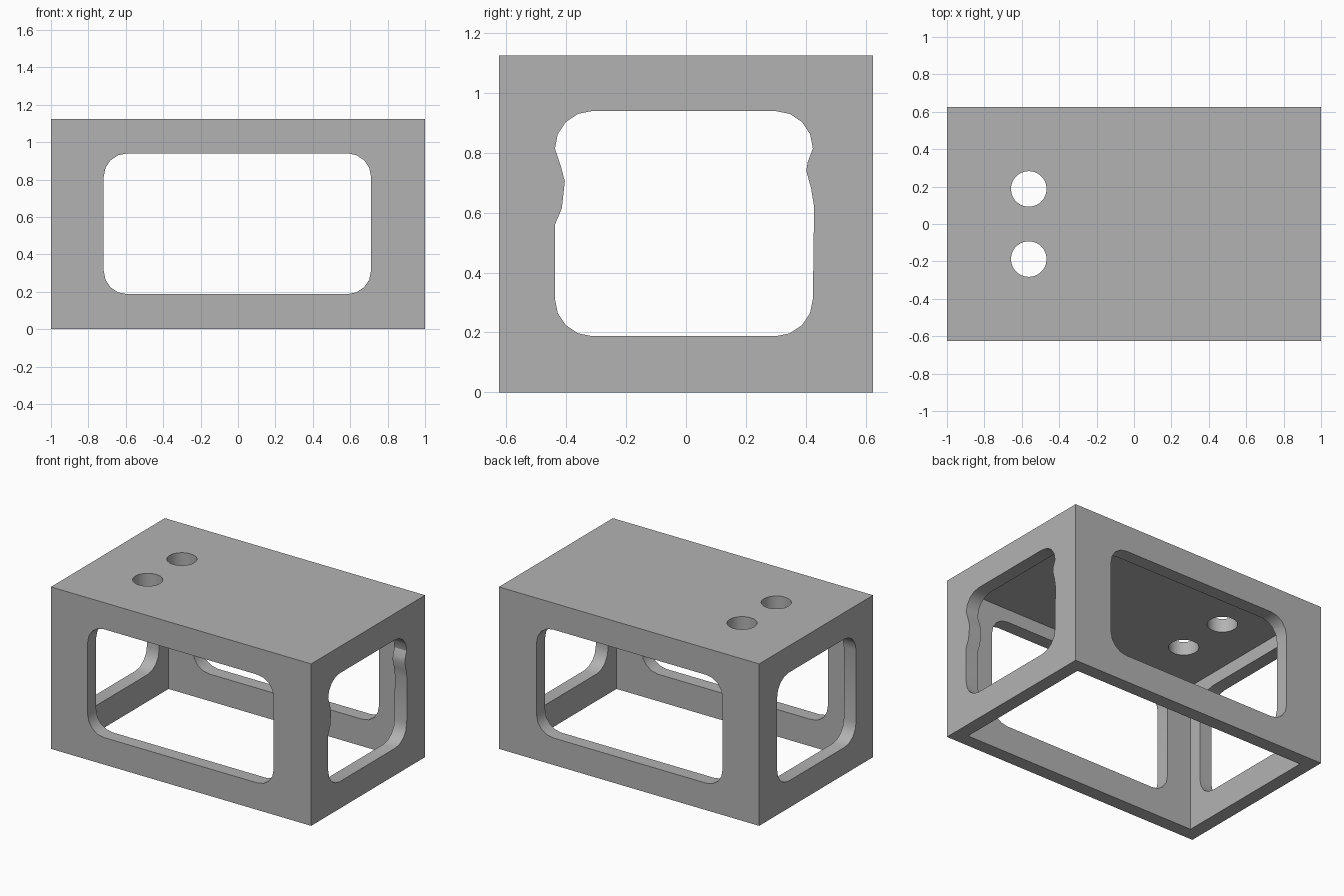
import bpy
import bmesh
from math import cos, sin, pi, radians
from mathutils import Matrix, Vector

cube = bpy.data.objects.get("Cube")
if cube:
    bpy.data.objects.remove(cube, do_unlink=True)

LENGTH, DEPTH, HEIGHT = 2.0, 1.25, 1.125
WALL = 0.094
SILL, LINTEL = 0.1875, 0.94
CORNER = 0.125

grey = bpy.data.materials.new("plain grey")
grey.use_nodes = True
colour = (0.45, 0.45, 0.45, 1)
grey.diffuse_color = colour
grey.node_tree.nodes["Principled BSDF"].inputs["Base Color"].default_value = colour


def add_object(name, bm):
    bmesh.ops.recalc_face_normals(bm, faces=bm.faces)
    mesh = bpy.data.meshes.new(name)
    bm.to_mesh(mesh)
    bm.free()
    mesh.materials.append(grey)
    obj = bpy.data.objects.new(name, mesh)
    bpy.context.collection.objects.link(obj)
    return obj


def box(name, size, centre):
    bm = bmesh.new()
    bmesh.ops.create_cube(bm, size=1, matrix=Matrix.Translation(centre) @ Matrix.Diagonal((*size, 1)))
    return add_object(name, bm)


def prism(name, outline, place, start, end):
    """Extrude a 2D outline; place(u, v, w) maps it into the scene."""
    bm = bmesh.new()
    face = bm.faces.new([bm.verts.new(place(u, v, start)) for u, v in outline])
    out = bmesh.ops.extrude_face_region(bm, geom=[face])
    shift = Vector(place(0, 0, end)) - Vector(place(0, 0, start))
    bmesh.ops.translate(bm, vec=shift, verts=[g for g in out["geom"] if isinstance(g, bmesh.types.BMVert)])
    return add_object(name, bm)


def window_outline(left, right, right_wave=(), left_wave=()):
    """Rounded opening, counter-clockwise, with optional wavy points up the jambs."""
    def arc(u, v, turn):
        return [(u + CORNER * cos(turn + i * pi / 8), v + CORNER * sin(turn + i * pi / 8)) for i in range(5)]
    low, high = SILL + CORNER, LINTEL - CORNER
    return (arc(right - CORNER, low, -pi / 2) + list(right_wave)
            + arc(right - CORNER, high, 0) + arc(left + CORNER, high, pi / 2)
            + list(left_wave) + arc(left + CORNER, low, pi))


def on_end(u, v, w):
    return (w, u, v)


def on_long_side(u, v, w):
    return (u, w, v)


def on_top(u, v, w):
    return (u, v, w)


# Outer block and the cavity that leaves it open underneath
housing = box("housing", (LENGTH, DEPTH, HEIGHT), (0, 0, HEIGHT / 2))
cutters = [box("cavity_cutter", (LENGTH - 2 * WALL, DEPTH - 2 * WALL, HEIGHT),
               (0, 0, HEIGHT / 2 - WALL))]

# Long side windows, one straight cut through front and back
cutters.append(prism("long_window_cutter", window_outline(-0.718, 0.711), on_long_side, -1, 1))

# End windows: one plain, the other with wavy jambs
cutters.append(prism("plain_end_cutter", window_outline(-0.438, 0.428), on_end, -1.2, -0.7))
right_wave = [(0.428, 0.62), (0.418, 0.682), (0.402, 0.74), (0.407, 0.77)]
left_wave = [(-0.418, 0.755), (-0.405, 0.705), (-0.415, 0.615), (-0.438, 0.56)]
cutters.append(prism("wavy_end_cutter", window_outline(-0.438, 0.424, right_wave, left_wave), on_end, 0.7, 1.2))

# Pair of round holes in the top
for side in (-1, 1):
    circle = [(-0.5625 + 0.095 * cos(i * pi / 20), side * 0.1875 + 0.095 * sin(i * pi / 20)) for i in range(40)]
    cutters.append(prism("hole_cutter", circle, on_top, 0.95, 1.3))

# Carve the housing and discard the cutters
bpy.context.view_layer.objects.active = housing
housing.select_set(True)
for cutter in cutters:
    cutter.hide_render = True
    mod = housing.modifiers.new("cut", "BOOLEAN")
    mod.operation = "DIFFERENCE"
    mod.solver = "EXACT"
    mod.object = cutter
    bpy.ops.object.modifier_apply(modifier=mod.name)
    bpy.data.objects.remove(cutter, do_unlink=True)

bpy.ops.object.shade_smooth_by_angle(angle=radians(30))
